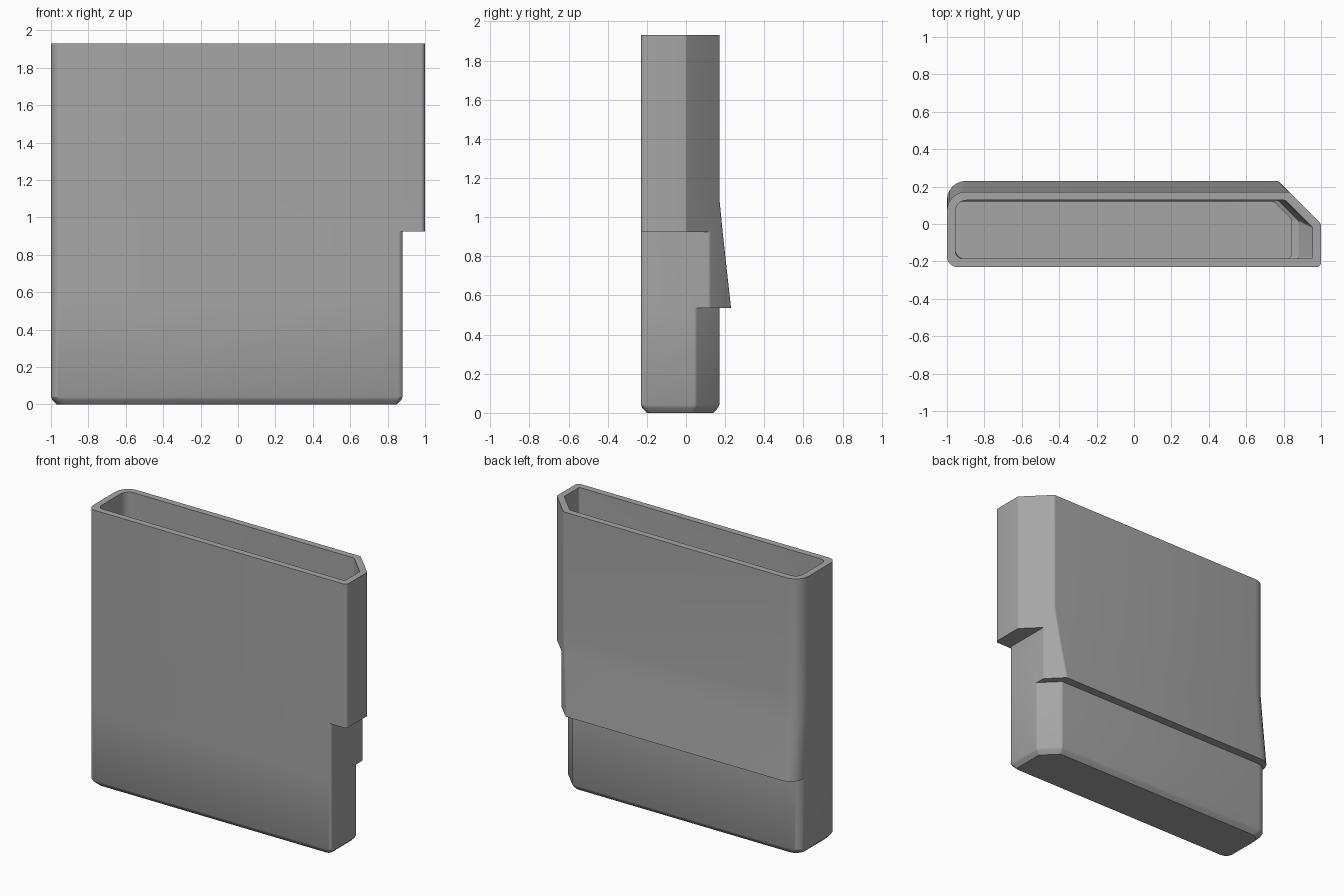
import bpy, bmesh, math
from mathutils import Vector

if "Cube" in bpy.data.objects:
    bpy.data.objects.remove(bpy.data.objects["Cube"])

LEFT, FRONT = -1.0, -0.23


def rounded(points, radii, segments=6):
    """Round every corner of a counter-clockwise outline, fixed vertex count."""
    out = []
    for i, p in enumerate(points):
        p = Vector(p)
        a = (Vector(points[i - 1]) - p).normalized()
        b = (Vector(points[(i + 1) % len(points)]) - p).normalized()
        half = a.angle(b) / 2
        r = radii[i]
        start = p + a * (r / math.tan(half))
        centre = p + (a + b).normalized() * (r / math.sin(half))
        sweep = math.pi - 2 * half
        for k in range(segments + 1):
            t = sweep * k / segments
            d = start - centre
            out.append(centre + Vector((d.x * math.cos(t) - d.y * math.sin(t),
                                        d.x * math.sin(t) + d.y * math.cos(t))))
    return out


def section(z, right, back, cut, inset=0.0, back_r=0.1, r=0.035):
    """Box outline whose back right corner is cut along x + y = cut."""
    x0, y0 = LEFT + inset, FRONT + inset
    x1, y1, c = right - inset, back - inset, cut - inset * 1.414
    pts = [(x0, y0), (x1, y0), (x1, c - x1), (c - y1, y1), (x0, y1)]
    radii = [r + 0.02, r - 0.01, 0.02, 0.02, back_r]
    return [Vector((p.x, p.y, z)) for p in rounded(pts, radii)]


def loft(name, sections, material):
    bm = bmesh.new()
    rings = [[bm.verts.new(p) for p in s] for s in sections]
    n = len(rings[0])
    for low, high in zip(rings, rings[1:]):
        for i in range(n):
            j = (i + 1) % n
            bm.faces.new((low[i], low[j], high[j], high[i]))
    bm.faces.new(list(reversed(rings[0])))
    bm.faces.new(rings[-1])
    bmesh.ops.remove_doubles(bm, verts=bm.verts, dist=0.0003)
    bmesh.ops.dissolve_degenerate(bm, dist=0.0003, edges=bm.edges)
    bmesh.ops.recalc_face_normals(bm, faces=bm.faces)
    mesh = bpy.data.meshes.new(name)
    bm.to_mesh(mesh)
    bm.free()
    mesh.materials.append(material)
    obj = bpy.data.objects.new(name, mesh)
    bpy.context.collection.objects.link(obj)
    bpy.context.view_layer.objects.active = obj
    obj.select_set(True)
    bpy.ops.object.shade_smooth_by_angle(angle=math.radians(30))
    return obj


grey = bpy.data.materials.new("plain grey")
grey.diffuse_color = (0.38, 0.38, 0.38, 1)
grey.use_nodes = True
grey.node_tree.nodes["Principled BSDF"].inputs["Base Color"].default_value = grey.diffuse_color

wedge_mid = 0.23 - 0.06 * (0.925 - 0.535) / (1.08 - 0.535)
low = dict(right=0.88, back=0.17, cut=0.93, back_r=0.07)

# Outside from the base up, then over the rim and down the hollow
holder = [
    section(0.0, inset=0.03, **low),
    section(0.025, inset=0.007, **low),
    section(0.04, **low),
    section(0.535, **low),
    # overhanging back wedge
    section(0.535, 0.88, 0.23, 1.0),
    section(0.925, 0.88, wedge_mid, 1.0),
    # side step
    section(0.925, 1.0, wedge_mid, 1.0),
    section(1.08, 1.0, 0.172, 1.0),
    section(1.93, 1.0, 0.172, 1.0),
    # rim and inner walls
    section(1.93, 1.0, 0.172, 1.0, inset=0.045, back_r=0.06, r=0.02),
    section(1.06, 1.0, 0.172, 1.0, inset=0.045, back_r=0.06, r=0.02),
    # sloped inner shelf
    section(0.98, 0.925, 0.172, 0.96, inset=0.045, back_r=0.05, r=0.02),
    section(0.97, 0.885, 0.165, 0.93, inset=0.045, back_r=0.04, r=0.03),
    section(0.05, 0.885, 0.165, 0.93, inset=0.045, back_r=0.04, r=0.03),
]
loft("holder_shell", holder, grey)
